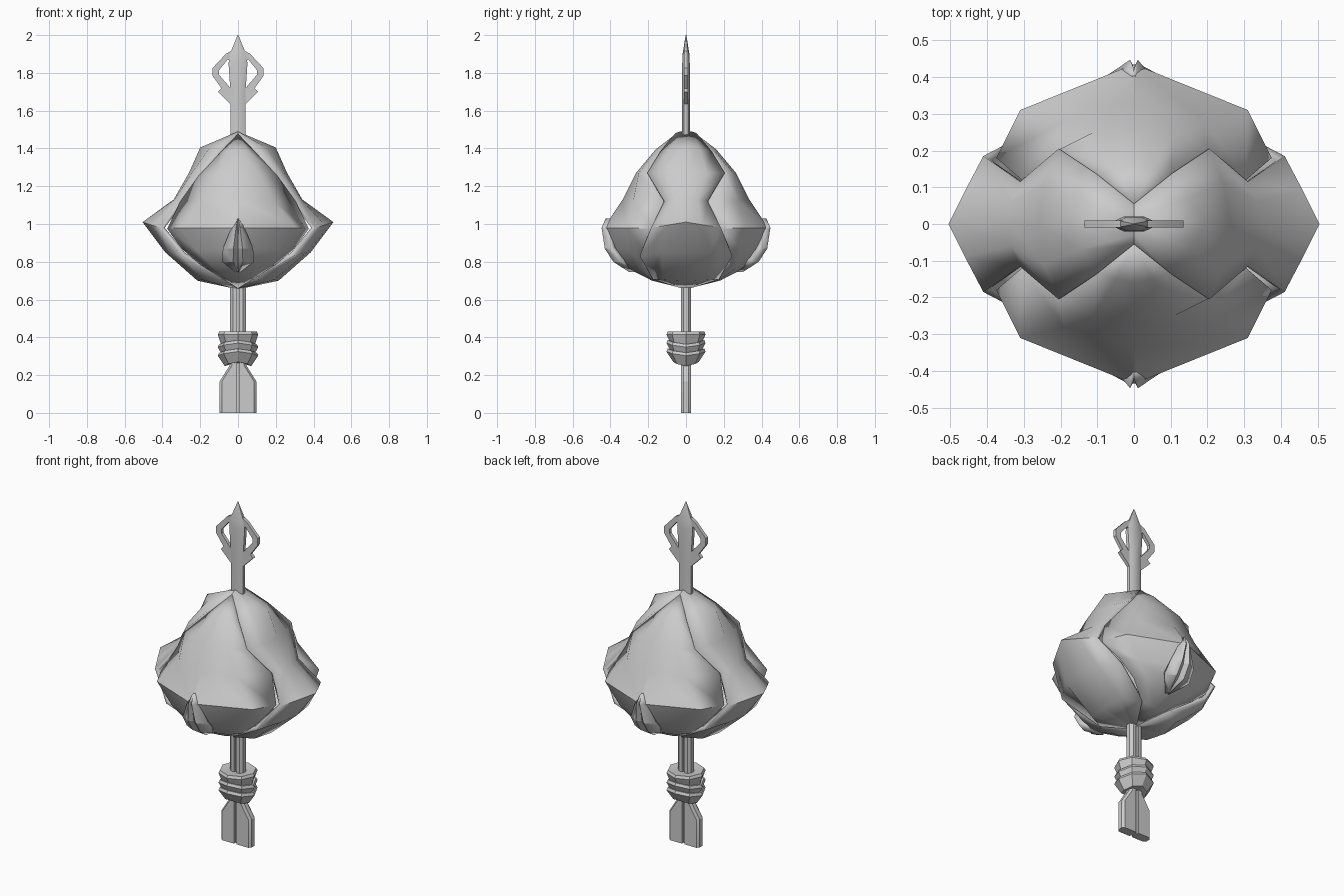
import bpy, bmesh, math
from mathutils import Matrix

if "Cube" in bpy.data.objects:
    bpy.data.objects.remove(bpy.data.objects["Cube"])


def make(name, verts, faces, angle=35, thick=0, turn=False):
    bm = bmesh.new()
    vs = [bm.verts.new(v) for v in verts]
    for f in faces:
        bm.faces.new([vs[i] for i in f])
    bmesh.ops.remove_doubles(bm, verts=bm.verts, dist=0.0005)
    bmesh.ops.dissolve_degenerate(bm, edges=bm.edges, dist=0.0005)
    bmesh.ops.recalc_face_normals(bm, faces=bm.faces)
    if thick:
        # open shells: face outward from the body centre
        s = sum(f.normal.dot(f.calc_center_median() - bm_center) * f.calc_area() for f in bm.faces)
        if s < 0:
            bmesh.ops.reverse_faces(bm, faces=bm.faces)
    if turn:
        bmesh.ops.transform(bm, verts=bm.verts, matrix=Matrix.Rotation(math.pi, 4, 'Z'))
    me = bpy.data.meshes.new(name)
    bm.to_mesh(me)
    bm.free()
    ob = bpy.data.objects.new(name, me)
    bpy.context.collection.objects.link(ob)
    bpy.ops.object.select_all(action='DESELECT')
    ob.select_set(True)
    bpy.context.view_layer.objects.active = ob
    bpy.ops.object.shade_smooth_by_angle(angle=math.radians(angle))
    if thick:
        m = ob.modifiers.new("thickness", 'SOLIDIFY')
        m.thickness = thick
        m.offset = -1
    return ob


bm_center = Matrix.Translation((0, 0, 1.0)).translation


def panel(name, rows, axis, thick, angle=35):
    """Half rows (centre -> edge) mirrored across one axis; made twice, half a turn apart."""
    verts = []
    n = len(rows[0]) * 2 - 1
    for r in rows:
        mir = [tuple(-c if i == axis else c for i, c in enumerate(p)) for p in r[:0:-1]]
        verts += mir + list(r)
    faces = [(i * n + j, i * n + j + 1, (i + 1) * n + j + 1, (i + 1) * n + j)
             for i in range(len(rows) - 1) for j in range(n - 1)]
    for k in (0, 1):
        make(f"{name}_{k + 1}", verts, faces, angle, thick, bool(k))


def loft(name, sections, chamfer):
    """Chamfered rectangular sections (z, half width, half depth)."""
    verts, faces = [], []
    for z, w, d in sections:
        a, b = min(chamfer, w * .9), d * .5
        verts += [(w, -b, z), (w, b, z), (w - a, d, z), (a - w, d, z),
                  (-w, b, z), (-w, -b, z), (a - w, -d, z), (w - a, -d, z)]
    for i in range(len(sections) - 1):
        faces += [(i * 8 + j, i * 8 + (j + 1) % 8, i * 8 + 8 + (j + 1) % 8, i * 8 + 8 + j) for j in range(8)]
    faces += [tuple(range(8)), tuple(range(len(verts) - 8, len(verts)))]
    return make(name, verts, faces, 25)


def band(name, outer, inner, d, side):
    """Flat strip between two outlines in the front plane."""
    n = len(outer)
    pts = outer + inner
    verts = [(side * x, y, z) for y in (-d, d) for x, z in pts]
    m = 2 * n
    faces = []
    for i in range(n - 1):
        for o in (0, m):
            faces.append((o + i, o + i + 1, o + n + i + 1, o + n + i))
        for o in (0, n):
            faces.append((o + i, o + i + 1, m + o + i + 1, m + o + i))
    for i in (0, n - 1):
        faces.append((i, n + i, m + n + i, m + i))
    make(name, verts, faces, 20)


# front and back shells
top, low = (0, -.05, 1.48), (0, -.02, .66)
panel("face_shell", [
    (top, top, top),
    ((0, -.16, 1.395), (.05, -.15, 1.39), (.10, -.13, 1.375)),
    ((0, -.265, 1.27), (.11, -.25, 1.27), (.205, -.202, 1.26)),
    ((0, -.335, 1.13), (.19, -.28, 1.12), (.305, -.12, 1.12)),
    ((0, -.435, .98), (.31, -.31, .98), (.375, -.18, .975)),
    ((0, -.40, .87), (.22, -.30, .86), (.30, -.235, .87)),
    ((0, -.325, .775), (.13, -.27, .77), (.20, -.235, .785)),
    ((0, -.18, .70), (.05, -.18, .705), (.09, -.17, .715)),
    (low, low, low)], 0, .025)

# left and right shells
panel("side_shell", [
    ((0, 0, 1.49), (0, -.03, 1.49), (0, -.055, 1.482)),
    ((.20, 0, 1.405), (.15, -.07, 1.405), (.10, -.135, 1.385)),
    ((.26, 0, 1.27), (.245, -.11, 1.27), (.205, -.205, 1.27)),
    ((.34, 0, 1.13), (.335, -.06, 1.13), (.31, -.115, 1.12)),
    ((.505, 0, 1.01), (.46, -.09, .995), (.41, -.185, .98)),
    ((.385, 0, .85), (.365, -.13, .85), (.295, -.245, .83)),
    ((.215, 0, .70), (.19, -.12, .705), (.09, -.175, .708)),
    ((.02, 0, .658), (.015, -.01, .658), (0, -.02, .658))], 1, .025, 33)

# grooved leaf on each face
leaf = [(1.03, -.425, .004), (.98, -.447, .035), (.87, -.43, .08), (.80, -.385, .085), (.745, -.30, .01)]
panel("leaf", [((0, y + .02, z), (w * .3, y, z), (w, y + .03, z)) for z, y, w in leaf], 0, .03, 20)

# central spear, rod and tail fin
loft("spear", [(1.40, .04, .02), (1.70, .04, .02), (1.85, .05, .02), (1.90, .043, .018), (2.0, .002, .002)], .022)
loft("rod", [(.22, .042, .026), (.72, .042, .026)], .015)
fin = loft("tail_fin", [(0, .098, .027), (.165, .098, .027), (.25, .045, .027), (.30, .045, .027)], .012)

# vertical groove in fin and rod
bpy.ops.mesh.primitive_cube_add(size=1)
cutter = bpy.context.object
cutter.name = "groove_cutter"
me = cutter.data
bm = bmesh.new()
for y in (-.027, .027):
    bmesh.ops.create_cube(bm, size=1, matrix=Matrix.Translation((0, y, .4)) @ Matrix.Diagonal((.016, .026, .95, 1)))
bm.to_mesh(me)
bm.free()
cutter.hide_render = True
cutter.hide_set(True)
for ob in (fin, bpy.data.objects["rod"]):
    m = ob.modifiers.new("groove", 'BOOLEAN')
    m.operation = 'DIFFERENCE'
    m.object = cutter

# side hooks of the spear
for s, tag in ((1, "right"), (-1, "left")):
    band(f"upper_hook_{tag}", [(.03, 1.92), (.065, 1.90), (.135, 1.825), (.135, 1.785), (.06, 1.68), (.03, 1.66)],
         [(.03, 1.86), (.055, 1.87), (.10, 1.815), (.10, 1.79), (.045, 1.725), (.03, 1.71)], .01, s)
    band(f"lower_hook_{tag}", [(.06, 1.745), (.105, 1.70), (.03, 1.625)],
         [(.05, 1.72), (.07, 1.697), (.03, 1.66)], .01, s)

# stacked flared collars
for k, (zt, zb, rt, rb) in enumerate(((.43, .37, .107, .085), (.385, .32, .107, .08), (.34, .27, .107, .07))):
    verts = []
    for r, z in ((.03, zt - .01), (rt * .93, zt), (rt, zt - .015), (rb, zb), (.03, zb)):
        for i in range(8):
            a = math.pi / 4 * i
            dip = (.022 if r > .03 else .01) * abs(math.cos(a)) ** 2 if k or z < .4 else 0
            verts.append((r * math.cos(a), r * math.sin(a) * .97, z - dip))
    faces = [(i * 8 + j, i * 8 + (j + 1) % 8, i * 8 + 8 + (j + 1) % 8, i * 8 + 8 + j)
             for i in range(4) for j in range(8)]
    faces += [tuple(range(8)), tuple(range(32, 40))]
    make(f"collar_{k + 1}", verts, faces, 20)
